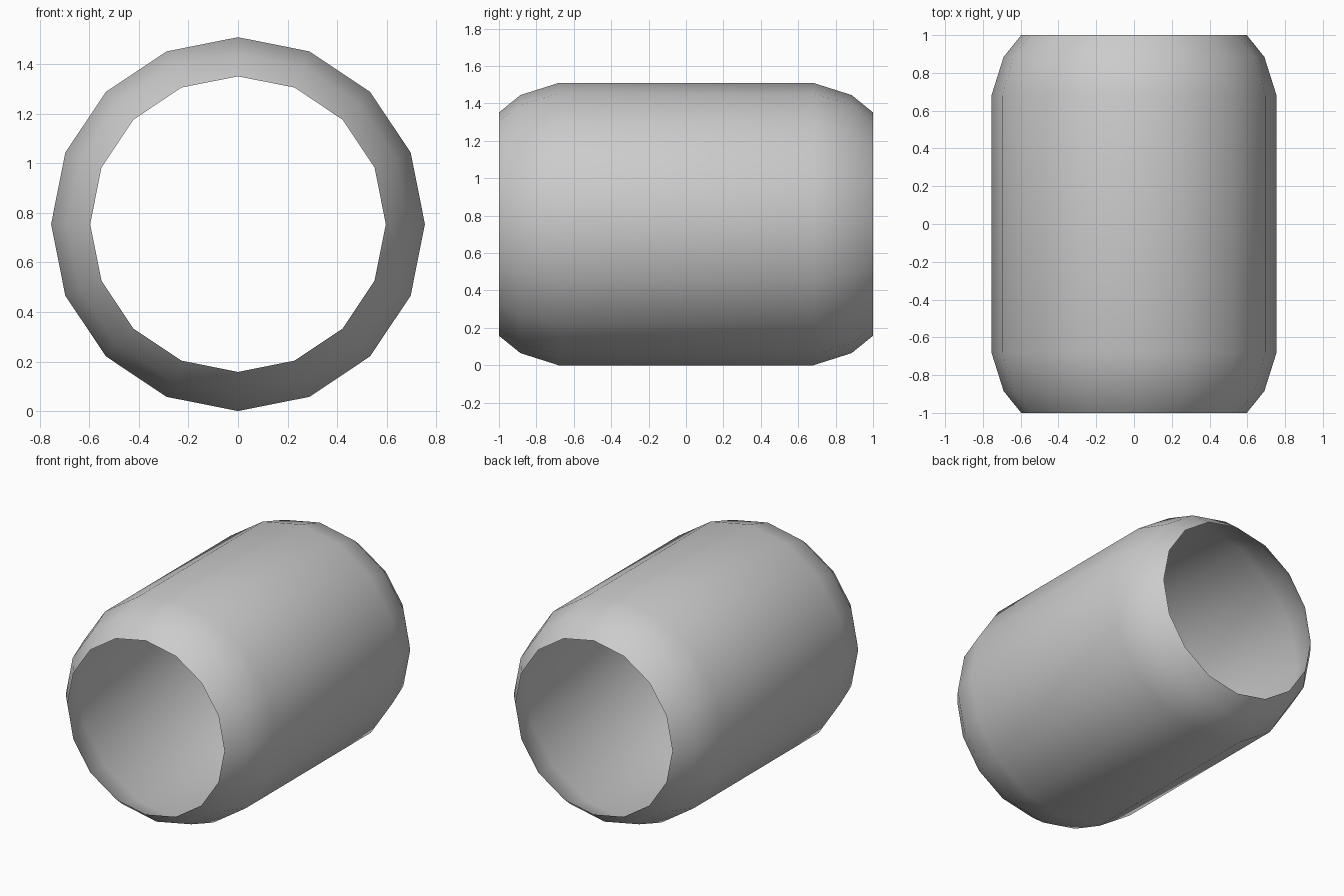
import bpy, bmesh
from math import sin, cos, pi

if "Cube" in bpy.data.objects:
    bpy.data.objects.remove(bpy.data.objects["Cube"])

SIDES = 16
CENTRE_Z = 0.755
# half profile: (radius, distance from the middle)
half = [(0.755, 0.68), (0.69, 0.885), (0.597, 1.0)]
profile = [(r, -y) for r, y in reversed(half)] + half

# open barrel shell lying along y, with tapered ends
bm = bmesh.new()
rings = [[bm.verts.new((r * sin(2 * pi * i / SIDES), y,
                        CENTRE_Z + r * cos(2 * pi * i / SIDES)))
          for i in range(SIDES)] for r, y in profile]
for a, b in zip(rings, rings[1:]):
    for i in range(SIDES):
        j = (i + 1) % SIDES
        bm.faces.new((a[i], a[j], b[j], b[i]))
bm.normal_update()
# make the faces point outward
f = next(iter(bm.faces))
c = f.calc_center_median()
if f.normal.x * c.x + f.normal.z * (c.z - CENTRE_Z) < 0:
    bmesh.ops.reverse_faces(bm, faces=bm.faces[:])
for f in bm.faces:
    f.smooth = True

mesh = bpy.data.meshes.new("barrel_shell")
bm.to_mesh(mesh)
bm.free()
bpy.context.collection.objects.link(bpy.data.objects.new("barrel_shell", mesh))
